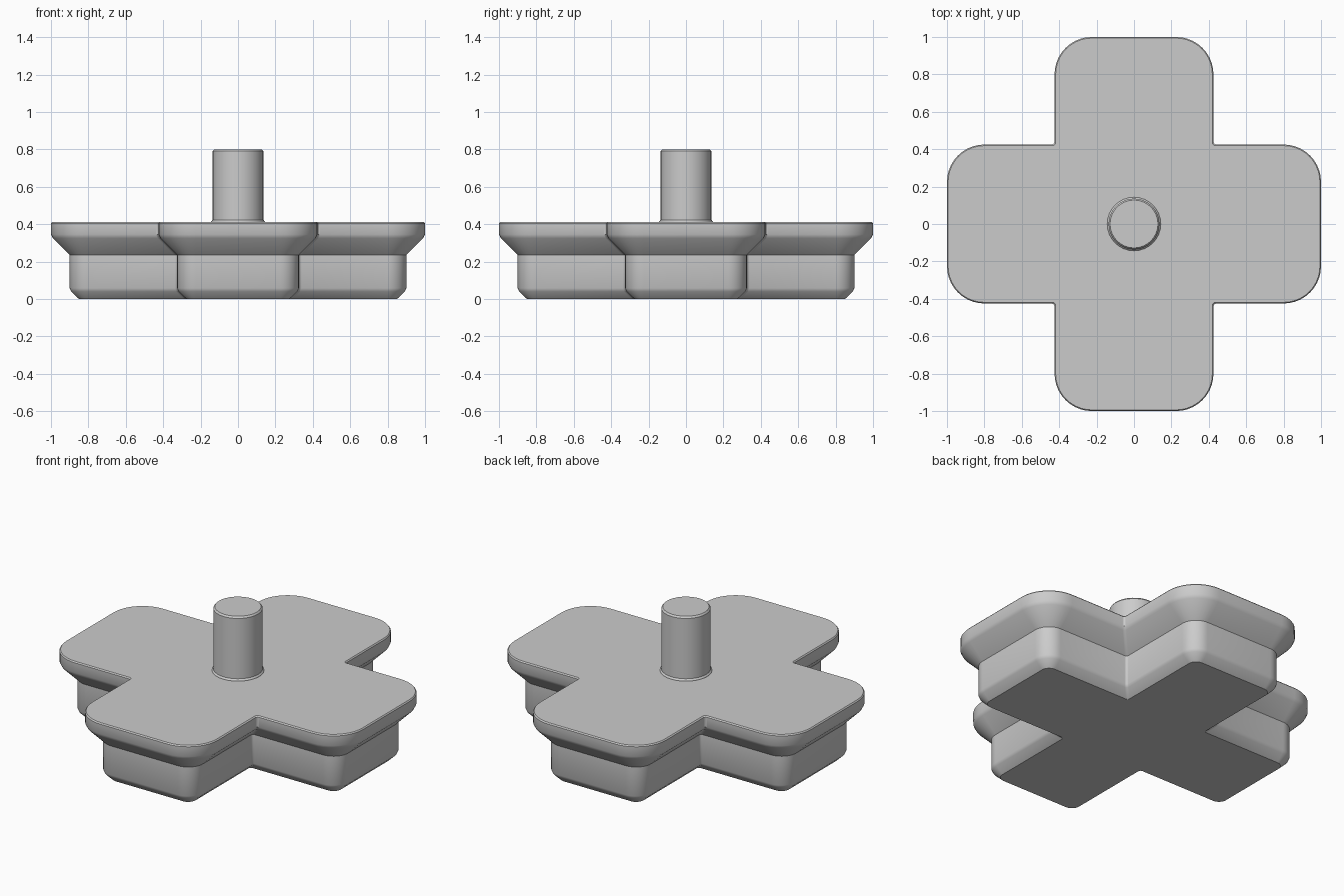
import bpy, bmesh, math

cube = bpy.data.objects.get("Cube")
if cube:
    bpy.data.objects.remove(cube, do_unlink=True)

grey = bpy.data.materials.new("plain grey")
grey.use_nodes = True
colour = (0.6, 0.6, 0.6, 1)
grey.diffuse_color = colour
grey.node_tree.nodes["Principled BSDF"].inputs["Base Color"].default_value = colour


def cross_outline(inset, steps=10):
    """Plus-shaped outline with rounded arm ends and tight inner corners."""
    length, width, radius = 1 - inset, 0.425 - inset, 0.2 - inset
    arm = []
    for side in (-1, 1):
        for i in range(steps + 1):
            a = math.pi / 2 * (i / steps + (side - 1) / 2)
            arm.append((length - radius + radius * math.cos(a),
                        side * (width - radius) + radius * math.sin(a)))
    # small fillet towards the next arm
    f = 0.015
    for i in range(4):
        a = math.pi / 2 * i / 3
        arm.append((width + f - f * math.sin(a), width + f - f * math.cos(a)))
    points = []
    for c, s in ((1, 0), (0, 1), (-1, 0), (0, -1)):
        points += [(c * x - s * y, s * x + c * y) for x, y in arm]
    return points


def circle_outline(radius, sides=32):
    return [(radius * math.cos(math.tau * i / sides),
             radius * math.sin(math.tau * i / sides)) for i in range(sides)]


def loft(name, levels, outline):
    """Skin stacked outlines given as (height, outline parameter)."""
    bm = bmesh.new()
    rings = [[bm.verts.new((x, y, z)) for x, y in outline(p)] for z, p in levels]
    n = len(rings[0])
    for low, high in zip(rings, rings[1:]):
        for i in range(n):
            j = (i + 1) % n
            bm.faces.new((low[i], low[j], high[j], high[i]))
    bm.faces.new(rings[0][::-1])
    bm.faces.new(rings[-1])
    bmesh.ops.recalc_face_normals(bm, faces=bm.faces)
    mesh = bpy.data.meshes.new(name)
    bm.to_mesh(mesh)
    bm.free()
    mesh.materials.append(grey)
    obj = bpy.data.objects.new(name, mesh)
    bpy.context.collection.objects.link(obj)
    bpy.ops.object.select_all(action='DESELECT')
    obj.select_set(True)
    bpy.context.view_layer.objects.active = obj
    bpy.ops.object.shade_smooth_by_angle(angle=math.radians(30))
    return obj


# Cross-shaped body: chamfered foot, straight wall, flared rim
loft("cross_body", [(0, 0.15), (0.04, 0.108), (0.058, 0.1), (0.235, 0.1),
                    (0.325, 0.01), (0.345, 0), (0.405, 0), (0.412, 0.006)],
     cross_outline)

# Round stem with a slight collar at its base and an eased top edge
loft("stem", [(0.40, 0.145), (0.415, 0.143), (0.423, 0.136),
              (0.79, 0.136), (0.80, 0.128)], circle_outline)
